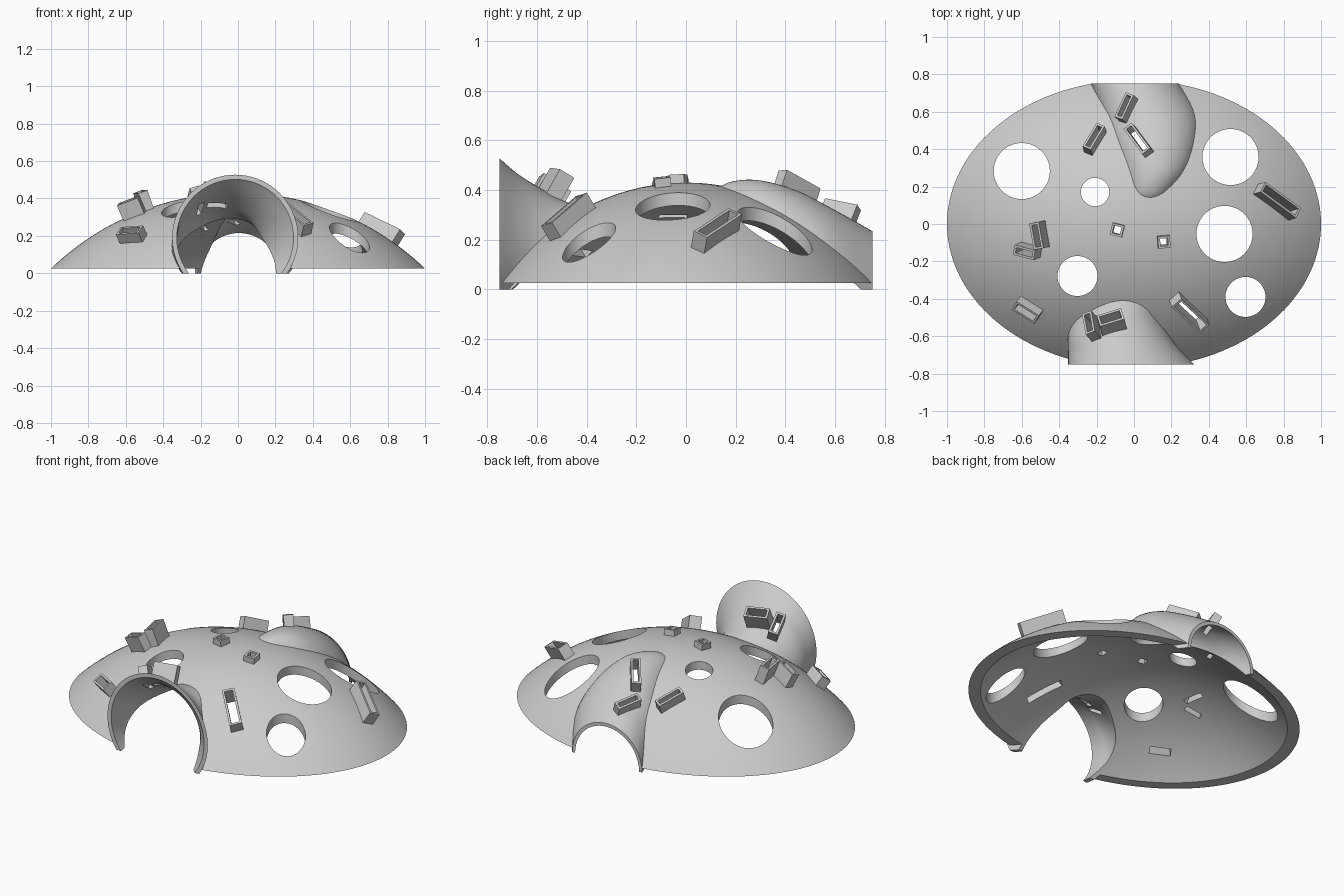
import bpy, bmesh, math
from mathutils import Vector, Matrix
from mathutils.bvhtree import BVHTree

if "Cube" in bpy.data.objects:
    bpy.data.objects.remove(bpy.data.objects["Cube"])

R, CZ, YS = 1.437, -1.007, 0.77   # sphere radius, centre height and y squash of the dome


def make(name, bm):
    bmesh.ops.recalc_face_normals(bm, faces=bm.faces)
    me = bpy.data.meshes.new(name)
    bm.to_mesh(me)
    bm.free()
    ob = bpy.data.objects.new(name, me)
    bpy.context.collection.objects.link(ob)
    return ob


def rings_to_object(name, rings):
    """Closed solid skinned over a list of point rings."""
    bm = bmesh.new()
    vs = [[bm.verts.new(p) for p in ring] for ring in rings]
    n = len(vs[0])
    for a, b in zip(vs, vs[1:]):
        for i in range(n):
            bm.faces.new((a[i], a[(i + 1) % n], b[(i + 1) % n], b[i]))
    bm.faces.new(vs[0])
    bm.faces.new(vs[-1])
    return make(name, bm)


def cap(name, radius, z0, n=128, rows=28):
    end = math.acos((z0 - CZ) / radius)
    rings = []
    for k in range(rows + 1):
        a = 0.004 + (end - 0.004) * k / rows
        s = radius * math.sin(a)
        rings.append([(s * math.cos(2 * math.pi * i / n), YS * s * math.sin(2 * math.pi * i / n),
                       CZ + radius * math.cos(a)) for i in range(n)])
    return rings_to_object(name, rings)


def tunnel(name, rows, inset=0.0, extra=0.0, n=72, sub=6):
    """Loft of circles (y, x, z, radius) smoothed along y."""
    pts = [Vector(r) for r in rows]
    path = []
    for i in range(len(pts) - 1):
        p0, p1, p2, p3 = pts[max(i - 1, 0)], pts[i], pts[i + 1], pts[min(i + 2, len(pts) - 1)]
        for k in range(sub):
            t = k / sub
            path.append(0.5 * (2 * p1 + (p2 - p0) * t + (2 * p0 - 5 * p1 + 4 * p2 - p3) * t * t
                               + (3 * p1 - p0 - 3 * p2 + p3) * t ** 3))
    path.append(pts[-1])
    if extra:
        first = path[0].copy()
        first[0] += math.copysign(extra, first[0])
        path.insert(0, first)
    rings = []
    for y, x, z, r in path:
        r -= inset
        rings.append([(x + r * math.cos(2 * math.pi * i / n), y, z + r * math.sin(2 * math.pi * i / n))
                      for i in range(n)])
    return rings_to_object(name, rings)


def box(name, size, matrix):
    bm = bmesh.new()
    bmesh.ops.create_cube(bm, size=1, matrix=matrix @ Matrix.Diagonal((*size, 1)))
    return make(name, bm)


def boolean(target, tool, op):
    m = target.modifiers.new("cut", 'BOOLEAN')
    m.operation, m.solver, m.object = op, 'EXACT', tool
    bpy.context.view_layer.objects.active = target
    bpy.ops.object.modifier_apply(modifier=m.name)
    bpy.data.objects.remove(tool)


# entrance circles: y, x centre, z centre, radius
front = [(-.75, -.015, .19, .337), (-.68, -.05, .165, .302), (-.6, -.08, .143, .273),
         (-.51, -.085, .122, .243), (-.41, -.05, .105, .222), (-.25, -.04, .09, .2)]
back = [(.75, .005, 0, .235), (.588, .083, .066, .26), (.44, .107, .161, .239),
        (.29, .112, .257, .183), (.17, .085, .31, .12), (.1, .07, .33, .05)]

# outer body
shell = cap("dome_shell", R, 0.025)
boolean(shell, tunnel("front_entrance", front), 'UNION')
boolean(shell, tunnel("back_entrance", back), 'UNION')
boolean(shell, box("clip", (3, 1.5, 1), Matrix.Translation((0, 0, .5))), 'INTERSECT')
tree = BVHTree.FromObject(shell, bpy.context.evaluated_depsgraph_get())

# hollow inside
boolean(shell, cap("inside", R - 0.05, -0.1), 'DIFFERENCE')
boolean(shell, tunnel("front_inside", front, .025, .1), 'DIFFERENCE')
boolean(shell, tunnel("back_inside", back, .02, .1), 'DIFFERENCE')

# round skylights: x, y, radius
for x, y, r in [(-.6, .283, .15), (.516, .358, .15), (-.208, .171, .076),
                (.484, -.053, .15), (-.302, -.278, .107), (.596, -.39, .107)]:
    bm = bmesh.new()
    bmesh.ops.create_cone(bm, cap_ends=True, segments=64, radius1=r, radius2=r, depth=2,
                          matrix=Matrix.Translation((x, y, .3)))
    boolean(shell, make("skylight", bm), 'DIFFERENCE')

# window tubes: x, y, direction seen from above (dx, dy), width, height
tubes = [(.297, -.476, .15, -.14, .07, .065), (.767, .123, .19, -.14, .065, .07),
         (.16, -.096, .065, .005, .065, .035), (-.09, -.032, .063, -.016, .065, .035),
         (-.211, .455, .075, .125, .05, .065), (-.045, .62, .06, .13, .05, .06),
         (.024, .45, .1, -.135, .055, .06), (-.507, -.06, .025, -.14, .055, .1),
         (-.57, -.145, .11, -.03, .055, .09), (-.57, -.46, .12, -.075, .065, .06),
         (-.12, -.525, .13, .04, .07, .1), (-.23, -.545, .02, -.11, .055, .08)]


def drop(x, y):
    p, n, _, _ = tree.ray_cast(Vector((x, y, 2)), Vector((0, 0, -1)))
    return p, n


holes = []
for x, y, dx, dy, w, h in tubes:
    p, n = drop(x, y)
    p, n = drop(x - n.x * h / 2, y - n.y * h / 2)
    t = Vector((dx, dy, -(n.x * dx + n.y * dy) / n.z))
    length = t.length
    t.normalize()
    m = Matrix((t, n.cross(t), n)).transposed().to_4x4()
    m.translation = p
    boolean(shell, box("window_tube", (length, w, h + .018),
                       m @ Matrix.Translation((0, 0, (h - .018) / 2))), 'UNION')
    holes.append(box("window_hole", (length - .024, w - .024, h + .17),
                     m @ Matrix.Translation((0, 0, (h - .07) / 2))))
for hole in holes:
    boolean(shell, hole, 'DIFFERENCE')

# smooth shading with sharp edges
bpy.ops.object.select_all(action='DESELECT')
shell.select_set(True)
bpy.context.view_layer.objects.active = shell
bpy.ops.object.shade_smooth_by_angle(angle=math.radians(30))
